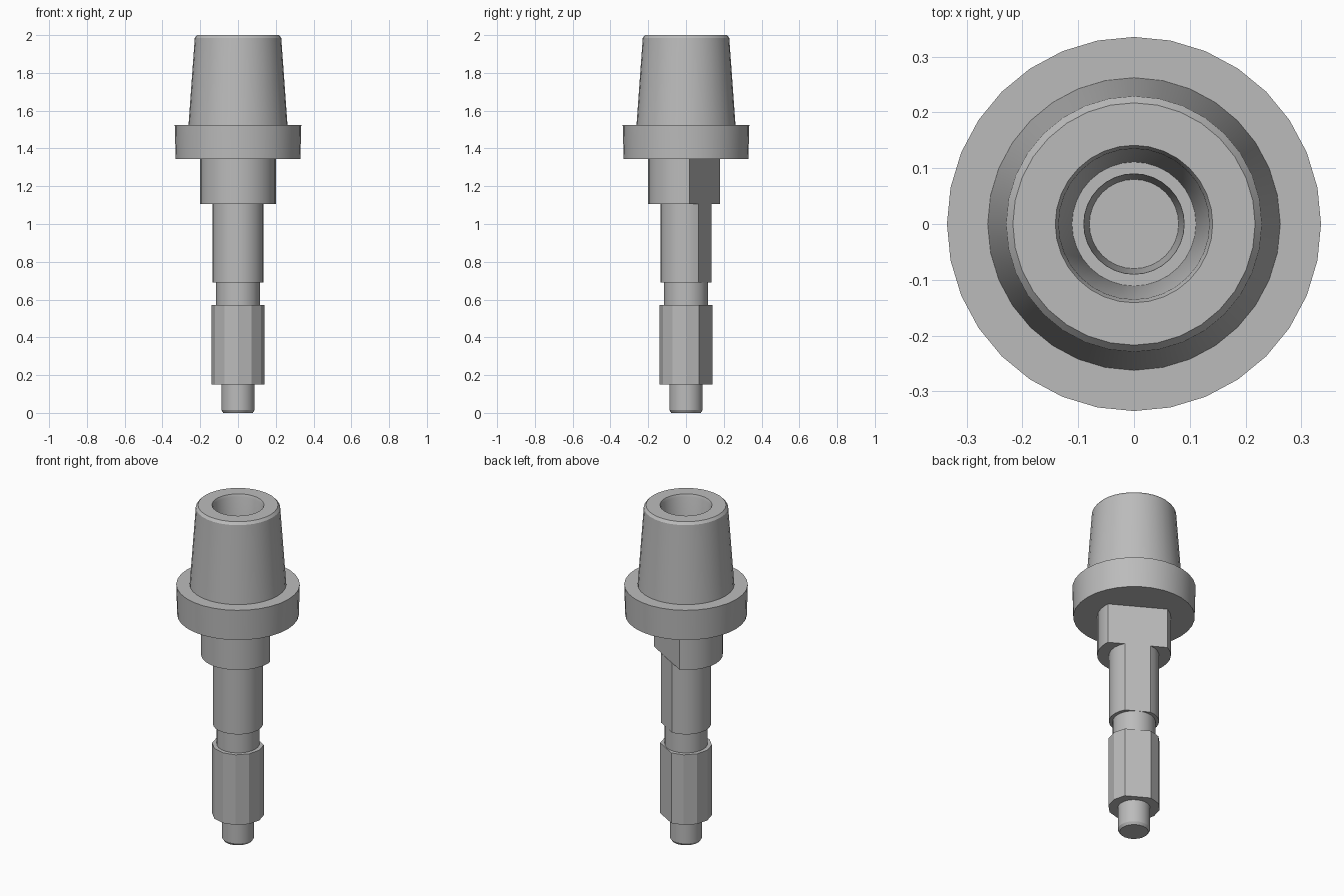
import bpy, bmesh, math
from mathutils import Vector

if "Cube" in bpy.data.objects:
    bpy.data.objects.remove(bpy.data.objects["Cube"], do_unlink=True)

steel = bpy.data.materials.new("plain grey steel")
GREY = (0.5, 0.5, 0.5, 1)
steel.diffuse_color = GREY
steel.use_nodes = True
steel.node_tree.nodes["Principled BSDF"].inputs["Base Color"].default_value = GREY

# Direction of the milled flat running down the shank
FLAT = Vector((math.cos(math.radians(60)), math.sin(math.radians(60)), 0))


def turned(name, profile, sides, flat=None, smooth=True):
    """Lathe a closed (radius, height) profile, optionally milling a flat."""
    bm = bmesh.new()
    rings = []
    for r, z in profile:
        if r == 0:
            rings.append([bm.verts.new((0, 0, z))] * sides)
        else:
            angles = [math.tau * i / sides for i in range(sides)]
            rings.append([bm.verts.new((r * math.cos(a), r * math.sin(a), z)) for a in angles])
    for low, high in zip(rings, rings[1:]):
        for i in range(sides):
            j = (i + 1) % sides
            corners = list(dict.fromkeys((low[i], low[j], high[j], high[i])))
            bm.faces.new(corners)
    if flat:
        geom = bm.verts[:] + bm.edges[:] + bm.faces[:]
        cut = bmesh.ops.bisect_plane(bm, geom=geom, dist=0.0001, plane_co=FLAT * flat,
                                     plane_no=FLAT, clear_outer=True)
        edges = [e for e in cut["geom_cut"] if isinstance(e, bmesh.types.BMEdge)]
        bmesh.ops.holes_fill(bm, edges=edges, sides=0)
    bmesh.ops.recalc_face_normals(bm, faces=bm.faces[:])
    mesh = bpy.data.meshes.new(name)
    bm.to_mesh(mesh)
    bm.free()
    mesh.materials.append(steel)
    ob = bpy.data.objects.new(name, mesh)
    bpy.context.collection.objects.link(ob)
    if smooth:
        bpy.ops.object.select_all(action="DESELECT")
        ob.select_set(True)
        bpy.context.view_layer.objects.active = ob
        bpy.ops.object.shade_smooth_by_angle(angle=math.radians(25))
    return ob


def rod(name, radius, bottom, top, sides, **options):
    profile = [(0, bottom), (radius, bottom), (radius, top), (0, top)]
    return turned(name, profile, sides, **options)


# Flange, tapered head and stepped bore
turned("flanged_head", [
    (0, 1.345), (0.33, 1.345), (0.335, 1.525), (0.262, 1.525),
    (0.229, 1.985), (0.217, 2.0), (0.141, 2.0), (0.135, 1.985),
    (0.111, 1.55), (0.09, 1.55), (0.08, 1.4), (0, 1.4)], 32)

# Shank with the milled flat
rod("collar", 0.2, 1.105, 1.345, 28, flat=0.114)
rod("upper_shaft", 0.136, 0.69, 1.105, 24, flat=0.116)
rod("neck", 0.116, 0.57, 0.69, 24)
rod("faceted_drive", 0.141, 0.15, 0.57, 12, flat=0.121, smooth=False)

# Chamfered end pin
turned("end_pin", [(0, 0), (0.078, 0), (0.088, 0.015), (0.088, 0.15), (0, 0.15)], 24)
